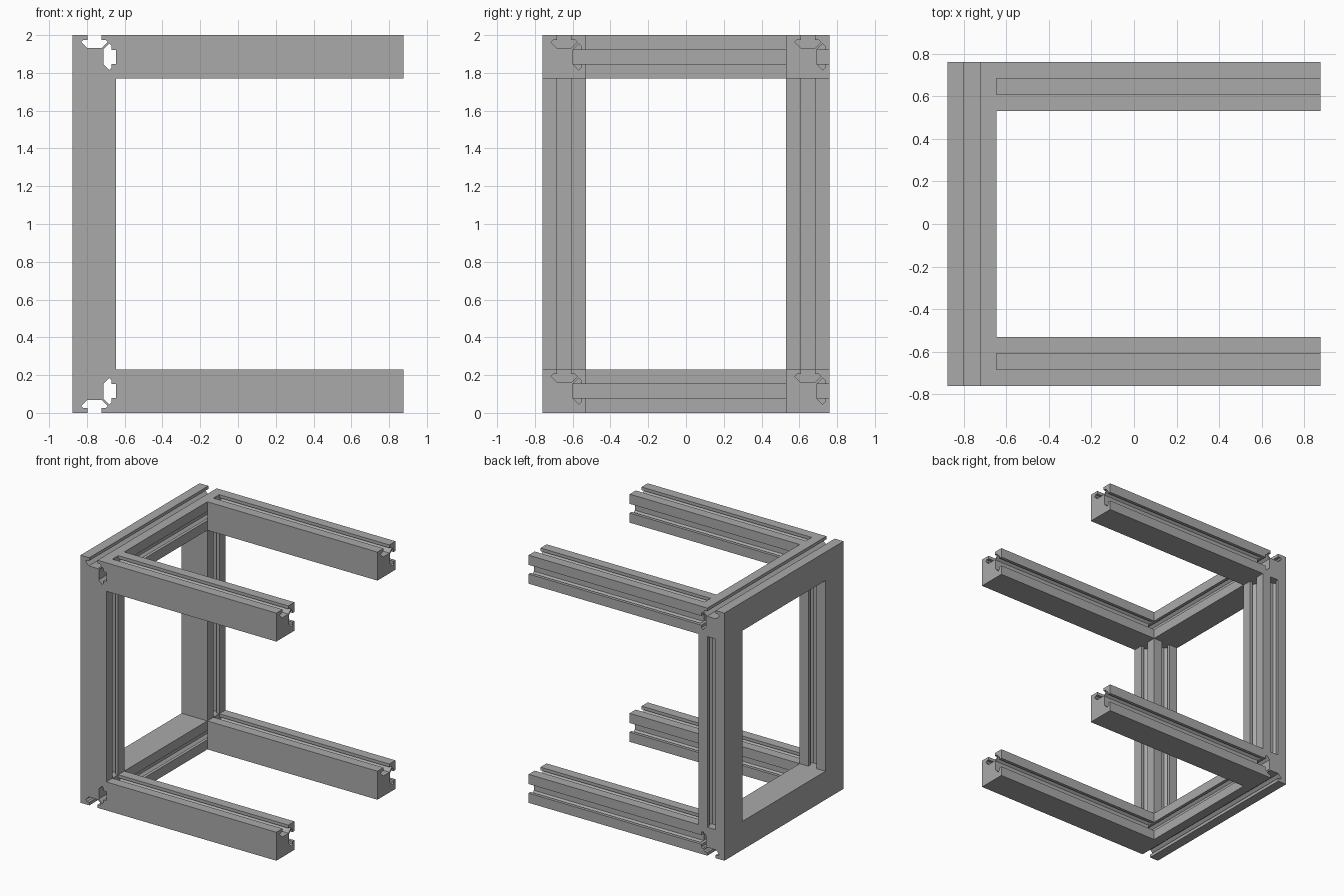
import bpy
import bmesh
from mathutils import Vector

cube = bpy.data.objects.get("Cube")
if cube:
    bpy.data.objects.remove(cube, do_unlink=True)

# Overall frame dimensions
W = 0.23
H = W / 2
X0, X1 = -0.875, 0.875
Y1 = 0.76
Z1 = 2.0
XC, YC = X0 + H, Y1 - H
INNER = X0 + W

grey = bpy.data.materials.new("aluminium_grey")
grey.use_nodes = True
colour = (0.4, 0.4, 0.4, 1)
grey.diffuse_color = colour
grey.node_tree.nodes["Principled BSDF"].inputs["Base Color"].default_value = colour

X, Y, Z = Vector((1, 0, 0)), Vector((0, 1, 0)), Vector((0, 0, 1))

# Half of a T-slot as (half width, depth), from mouth to floor
SLOT = [(0.037, 0), (0.037, 0.025), (0.058, 0.025), (0.07, 0.037), (0.04, 0.067)]


def section():
    """Square section with one T-slot on the +u side and one on the +v side."""
    u_slot = [(H - d, -w) for w, d in SLOT] + [(H - d, w) for w, d in reversed(SLOT)]
    v_slot = [(v, u) for u, v in reversed(u_slot)]
    return [(-H, -H), (H, -H)] + u_slot + [(H, H)] + v_slot + [(-H, H)]


def beam(name, start, end, u_dir, v_dir):
    """Extrude the slotted section from start to end."""
    start, end = Vector(start), Vector(end)
    bm = bmesh.new()
    verts = [bm.verts.new(start + u_dir * u + v_dir * v) for u, v in section()]
    cap = bm.faces.new(verts)
    ext = bmesh.ops.extrude_face_region(bm, geom=[cap], use_keep_orig=True)
    moved = [g for g in ext["geom"] if isinstance(g, bmesh.types.BMVert)]
    bmesh.ops.translate(bm, verts=moved, vec=end - start)
    bmesh.ops.recalc_face_normals(bm, faces=bm.faces)
    mesh = bpy.data.meshes.new(name)
    bm.to_mesh(mesh)
    bm.free()
    mesh.materials.append(grey)
    obj = bpy.data.objects.new(name, mesh)
    bpy.context.collection.objects.link(obj)


# Cross rails run the full depth, slotted inward and outward (up or down)
beam("top_cross_rail", (XC, -Y1, Z1 - H), (XC, Y1, Z1 - H), X, Z)
beam("bottom_cross_rail", (XC, -Y1, H), (XC, Y1, H), X, -Z)

for side, y in (("front", -YC), ("back", YC)):
    # Upright post between the cross rails
    beam(side + "_post", (XC, y, W), (XC, y, Z1 - W), X, Y)
    # Long arms, slotted on top and towards the back
    for level, z in (("bottom", H), ("top", Z1 - H)):
        beam(f"{side}_{level}_arm", (INNER, y, z), (X1, y, z), Y, Z)
